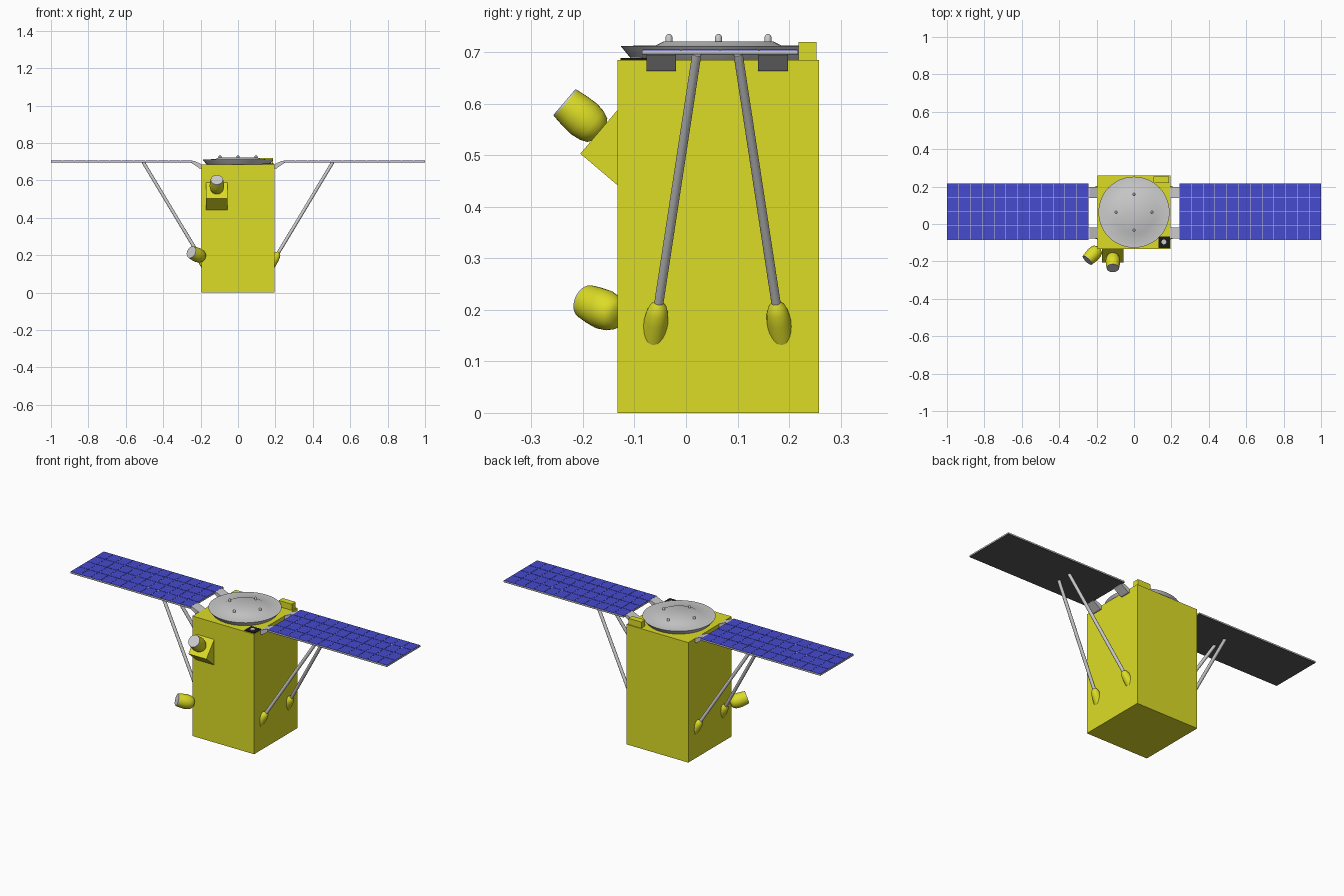
import bpy, bmesh, math
from mathutils import Vector

if "Cube" in bpy.data.objects:
    bpy.data.objects.remove(bpy.data.objects["Cube"])


def material(name, rgb):
    m = bpy.data.materials.new(name)
    m.diffuse_color = (*rgb, 1)
    m.use_nodes = True
    m.node_tree.nodes["Principled BSDF"].inputs["Base Color"].default_value = m.diffuse_color
    return m


GOLD = material("gold_foil", (0.72, 0.72, 0.02))
BLUE = material("solar_blue", (0.06, 0.07, 0.62))
BLACK = material("black", (0.01, 0.01, 0.01))
DARK = material("dark_grey", (0.1, 0.1, 0.1))


def make(name, bm, mat=None, smooth=False):
    bmesh.ops.recalc_face_normals(bm, faces=bm.faces)
    me = bpy.data.meshes.new(name)
    bm.to_mesh(me)
    bm.free()
    ob = bpy.data.objects.new(name, me)
    bpy.context.collection.objects.link(ob)
    if mat:
        me.materials.append(mat)
    if smooth:
        bpy.ops.object.select_all(action='DESELECT')
        bpy.context.view_layer.objects.active = ob
        ob.select_set(True)
        bpy.ops.object.shade_smooth_by_angle(angle=math.radians(35))
    return ob


def add_box(bm, lo, hi):
    vs = bmesh.ops.create_cube(bm, size=1)["verts"]
    for v in vs:
        v.co = [l + (c + 0.5) * (h - l) for c, l, h in zip(v.co, lo, hi)]


def box(name, lo, hi, mat=None):
    bm = bmesh.new()
    add_box(bm, lo, hi)
    return make(name, bm, mat)


def prism(name, profile, axis, a, b, mat=None):
    """Extrude a closed profile along x (profile y,z) or y (profile x,z)."""
    bm = bmesh.new()
    place = (lambda p, t: (t, p[0], p[1])) if axis == 'x' else (lambda p, t: (p[0], t, p[1]))
    face = bm.faces.new([bm.verts.new(place(p, a)) for p in profile])
    out = bmesh.ops.extrude_face_region(bm, geom=[face])["geom"]
    for v in out:
        if isinstance(v, bmesh.types.BMVert):
            v.co[0 if axis == 'x' else 1] = b
    return make(name, bm, mat)


def lathe(name, origin, axis, profile, mat=None, n=32):
    """Closed solid of revolution; profile is (radius, distance along axis)."""
    bm = bmesh.new()
    rot = Vector((0, 0, 1)).rotation_difference(Vector(axis))
    rings = []
    for r, h in profile:
        rings.append([bm.verts.new(Vector(origin) + rot @ Vector(
            (r * math.cos(2 * math.pi * i / n), r * math.sin(2 * math.pi * i / n), h)))
            for i in range(n)])
    for p, q in zip(rings, rings[1:]):
        for i in range(n):
            bm.faces.new((p[i], p[(i + 1) % n], q[(i + 1) % n], q[i]))
    bm.faces.new(rings[0])
    bm.faces.new(rings[-1])
    return make(name, bm, mat, True)


def rod(name, a, b, r0, r1, mat=None, n=16):
    d = Vector(b) - Vector(a)
    return lathe(name, a, d, [(r0, 0), (r1, d.length)], mat, n)


# Main body
box("body", (-0.195, -0.133, 0), (0.195, 0.258, 0.685), GOLD)

# Antenna dish with raised centre and four studs
CY = 0.063
lathe("dish", (0, CY, 0), (0, 0, 1),
      [(0.165, 0.683), (0.172, 0.69), (0.19, 0.712), (0.122, 0.713), (0.106, 0.721)], n=48)
for i in range(4):
    a = i * math.pi / 2
    lathe("dish_stud", (0.096 * math.cos(a), CY + 0.096 * math.sin(a), 0.718), (0, 0, 1),
          [(0.007, 0), (0.007, 0.011), (0.005, 0.015), (0.002, 0.017)], n=12)

# Roof equipment
box("roof_unit", (0.105, 0.218, 0.68), (0.187, 0.253, 0.72), GOLD)
box("sun_sensor_base", (0.13, -0.127, 0.68), (0.192, -0.066, 0.689), BLACK)
lathe("sun_sensor_lens", (0.16, -0.096, 0.686), (0, 0, 1), [(0.013, 0), (0.013, 0.005)], n=20)

# Solar wings, hinges and struts on both sides
COLS, ROWS, X0, X1, Y0, Y1 = 12, 4, 0.243, 1.0, -0.085, 0.217
for s in (-1, 1):
    side = "left" if s < 0 else "right"

    def span(x0, x1):
        return min(s * x0, s * x1), max(s * x0, s * x1)

    xa, xb = span(X0, X1)
    box(side + "_panel_frame", (xa, Y0, 0.697), (xb, Y1, 0.7035))
    box(side + "_panel_back", (xa, Y0, 0.695), (xb, Y1, 0.697), DARK)
    bm = bmesh.new()
    dx, dy, gap = (X1 - X0) / COLS, (Y1 - Y0) / ROWS, 0.0012
    for i in range(COLS):
        for j in range(ROWS):
            ca, cb = span(X0 + i * dx + gap, X0 + (i + 1) * dx - gap)
            add_box(bm, (ca, Y0 + j * dy + gap, 0.703),
                    (cb, Y0 + (j + 1) * dy - gap, 0.7048))
    make(side + "_solar_cells", bm, BLUE)

    for y in (-0.077, 0.14):
        prism(side + "_hinge", [(s * 0.19, 0.663), (s * 0.205, 0.663), (s * 0.25, 0.694),
                                (s * 0.25, 0.704), (s * 0.235, 0.704), (s * 0.19, 0.684)],
              'y', y, y + 0.058)

    for d in (-1, 1):
        top = Vector((s * 0.507, CY - 0.002 + d * 0.04, 0.697))
        foot = Vector((s * 0.195, CY - 0.002 + d * 0.119, 0.178))
        rod(side + "_strut", foot, top, 0.009, 0.009)
        u = (top - foot).normalized()
        lathe(side + "_strut_foot", foot, u,
              [(0.024, -0.045), (0.0235, 0), (0.021, 0.02), (0.016, 0.034), (0.009, 0.042)],
              GOLD, 24)


# Star trackers: gold barrel with a grey end cap
def tracker(name, tip, axis):
    lathe(name + "_barrel", tip, axis,
          [(0.018, -0.092), (0.03, -0.084), (0.036, -0.07), (0.039, -0.05),
           (0.037, -0.025), (0.034, -0.004)], GOLD)
    lathe(name + "_cap", tip, axis, [(0.034, -0.004), (0.033, 0)])


prism("tracker_mount", [(-0.125, 0.435), (-0.205, 0.503), (-0.125, 0.597)],
      'x', -0.17, -0.057, GOLD)
tracker("upper_tracker", (-0.113, -0.236, 0.603), (0, -0.76, 0.65))
tracker("lower_tracker", (-0.25, -0.194, 0.216), (-0.66, -0.66, 0.3))
